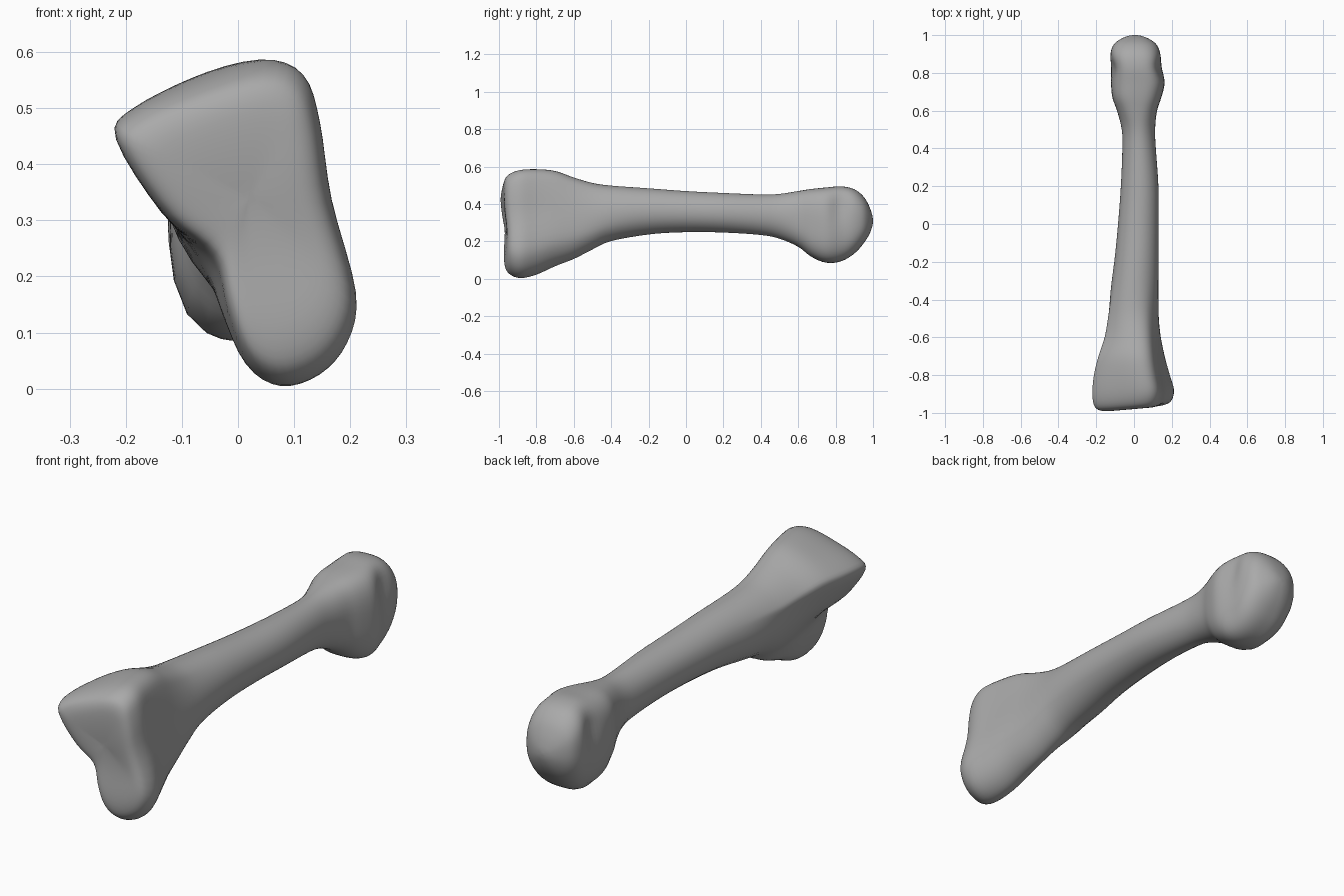
import bpy
import bmesh
import math

default = bpy.data.objects.get("Cube")
if default:
    bpy.data.objects.remove(default, do_unlink=True)

# Stations along the bone: y, x min, x max, z min, z max
BASE = [
    (-.975, .01, .03, .33, .35), (-.98, -.1, .12, .17, .46),
    (-.975, -.17, .175, .07, .525), (-.95, -.208, .205, .025, .56),
    (-.89, -.22, .216, .003, .583), (-.8, -.215, .195, .02, .588),
    (-.7, -.195, .17, .063, .58), (-.6, -.165, .15, .1, .545),
    (-.5, -.15, .138, .152, .515),
]
SHAFT = [
    (-.4, -.135, .132, .2, .5), (-.2, -.105, .13, .238, .485),
    (0, -.085, .13, .25, .47), (.2, -.07, .13, .248, .46),
    (.4, -.062, .116, .235, .452), (.5, -.065, .112, .215, .455),
]
HEAD = [
    (.6, -.09, .122, .172, .47), (.67, -.115, .145, .118, .481),
    (.75, -.122, .163, .086, .489), (.83, -.123, .148, .094, .495),
    (.9, -.125, .14, .135, .48), (.95, -.108, .12, .19, .44),
    (.98, -.07, .08, .238, .388), (.996, -.03, .04, .28, .34),
    (1, .002, .008, .307, .313),
]
# Triangular, notched outline of the base, fitted to a -1..1 box
OUTLINE = [
    (-1, .53), (-.86, .7), (-.36, .87), (.23, 1), (.55, .92),
    (.68, .63), (.77, .15), (.98, -.42), (.91, -.73), (.68, -.93),
    (.36, -1), (.09, -.87), (-.08, -.55), (-.2, -.2), (-.6, .06),
]


def spline(points, steps, closed):
    """Catmull-Rom curve through tuples of any length."""
    n = len(points)
    result = []
    for i in range(n if closed else n - 1):
        ids = [i - 1, i, i + 1, i + 2]
        ids = [k % n if closed else min(max(k, 0), n - 1) for k in ids]
        a, b, c, d = (points[k] for k in ids)
        for s in range(steps):
            t = s / steps
            result.append(tuple(
                q + t / 2 * (r - p + t * (2 * p - 5 * q + 4 * r - w + t * (3 * (q - r) + w - p)))
                for p, q, r, w in zip(a, b, c, d)))
    if not closed:
        result.append(points[-1])
    return result


def smooth(low, high, value):
    t = min(max((value - low) / (high - low), 0), 1)
    return t * t * (3 - 2 * t)


def rounded(u, v, power):
    """Point of a superellipse in the same direction as (u, v)."""
    angle = math.atan2(v, u)
    c, s = math.cos(angle), math.sin(angle)
    r = (abs(c) ** power + abs(s) ** power) ** (-1 / power)
    return r * c, r * s


def section(station, outline):
    """One ring, blending from base outline to round shaft to boxy head."""
    y, x0, x1, z0, z1 = station
    base = 1 - smooth(-.95, -.25, y)
    power = 2 + smooth(.5, .7, y) - .7 * smooth(.85, 1, y)
    ring = []
    for u, v in outline:
        ru, rv = rounded(u, v, power)
        pu, pv = ru + (u - ru) * base, rv + (v - rv) * base
        # Shallow grooves between the side knobs and the ball of the head
        groove = math.exp(-((y - .82) / .05) ** 2 - ((rv - .5) / .4) ** 2)
        pu *= 1 - .13 * groove
        x = (x0 + x1) / 2 + pu * (x1 - x0) / 2
        z = (z0 + z1) / 2 + pv * (z1 - z0) / 2
        # Slanted, slightly hollow joint face
        face = 1 - smooth(-1, -.75, y)
        hollow = math.exp(-((z - .25) / .1) ** 2)
        ring.append((x, y + face * (.09 * x + .012 * hollow), z))
    return ring


# Bone surface
outline = spline(OUTLINE, 4, True)
stations = spline(BASE + SHAFT + HEAD, 4, False)
bm = bmesh.new()
rings = [[bm.verts.new(p) for p in section(s, outline)] for s in stations]
count = len(outline)
for a, b in zip(rings, rings[1:]):
    for i in range(count):
        j = (i + 1) % count
        bm.faces.new((a[i], a[j], b[j], b[i]))
bm.faces.new(rings[0])
bm.faces.new(rings[-1])
bmesh.ops.recalc_face_normals(bm, faces=bm.faces)
for f in bm.faces:
    f.smooth = True

mesh = bpy.data.meshes.new("bone")
bm.to_mesh(mesh)
bm.free()
bone = bpy.data.objects.new("bone", mesh)
bpy.context.collection.objects.link(bone)

# Soften the lofted surface
relax = bone.modifiers.new("soften", 'SMOOTH')
relax.factor = .5
relax.iterations = 3

# Plain grey
grey = bpy.data.materials.new("bone_grey")
grey.use_nodes = True
colour = (.4, .4, .4, 1)
grey.diffuse_color = colour
grey.node_tree.nodes["Principled BSDF"].inputs["Base Color"].default_value = colour
mesh.materials.append(grey)
